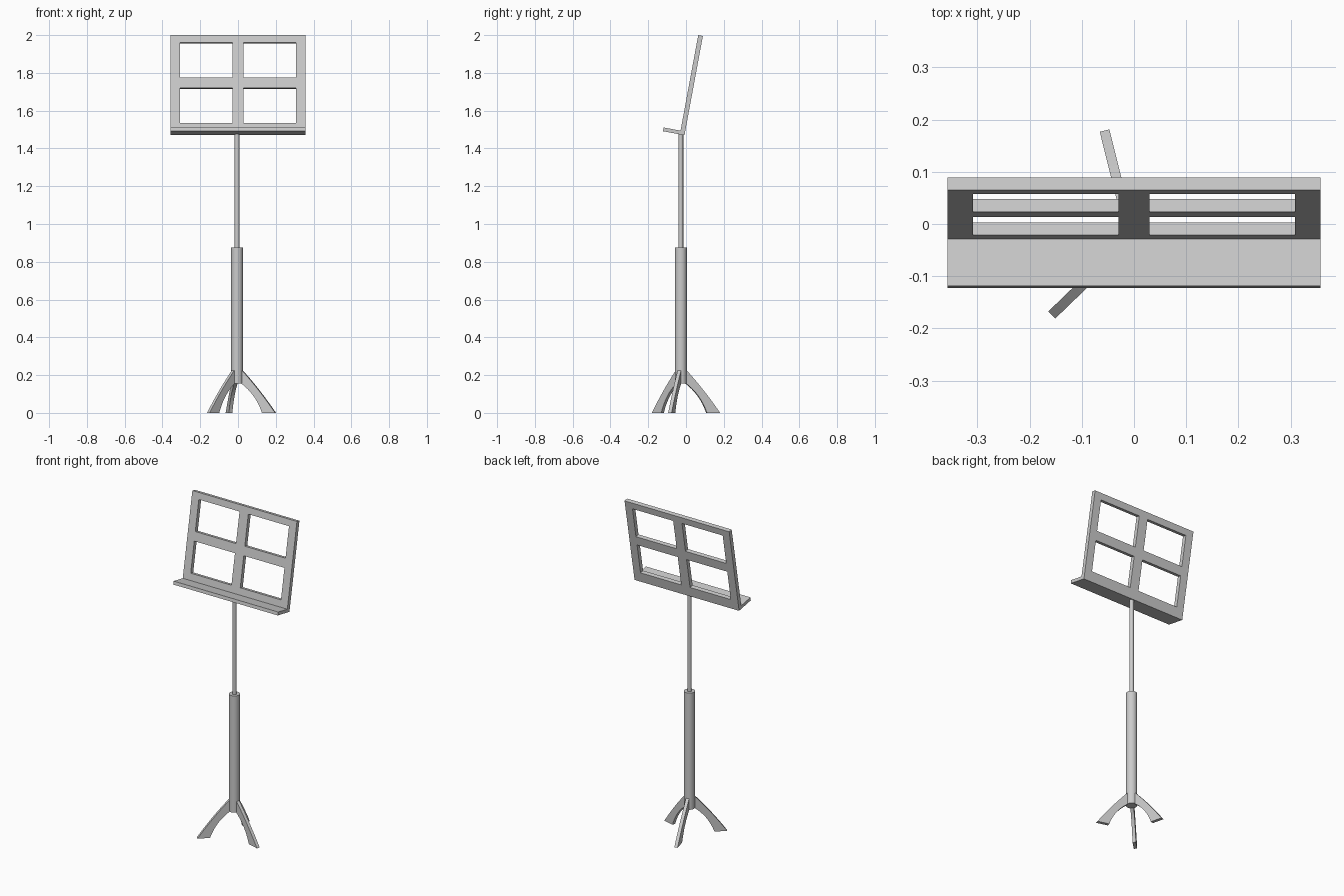
import bpy
import bmesh
from math import radians, sin, cos
from mathutils import Matrix, Vector

if "Cube" in bpy.data.objects:
    bpy.data.objects.remove(bpy.data.objects["Cube"], do_unlink=True)

# One flat grey for the whole stand
grey = bpy.data.materials.new("light_grey")
grey.use_nodes = True
colour = (0.6, 0.6, 0.6, 1)
grey.diffuse_color = colour
grey.node_tree.nodes["Principled BSDF"].inputs["Base Color"].default_value = colour

POLE = Vector((-0.005, -0.027, 0))
TILT = radians(10.5)
HINGE = Vector((0, -0.008, 1.47))   # lower back edge of the desk


def finish(name, bm, matrix=None):
    bmesh.ops.recalc_face_normals(bm, faces=bm.faces)
    if matrix:
        bm.transform(matrix)
    mesh = bpy.data.meshes.new(name)
    bm.to_mesh(mesh)
    bm.free()
    mesh.materials.append(grey)
    obj = bpy.data.objects.new(name, mesh)
    bpy.context.collection.objects.link(obj)
    return obj


def extrude(bm, offset):
    geom = bmesh.ops.extrude_face_region(bm, geom=bm.faces[:])["geom"]
    verts = [g for g in geom if isinstance(g, bmesh.types.BMVert)]
    bmesh.ops.translate(bm, verts=verts, vec=offset)


def tube(name, radius, low, high):
    bpy.ops.mesh.primitive_cylinder_add(
        vertices=32, radius=radius, depth=high - low,
        location=POLE + Vector((0, 0, (low + high) / 2)))
    obj = bpy.context.object
    obj.name = name
    obj.data.materials.append(grey)
    bpy.ops.object.shade_smooth_by_angle(angle=radians(35))


def bezier(a, b, c, steps=8):
    a, b, c = Vector(a), Vector(b), Vector(c)
    return [a.lerp(b, i / steps).lerp(b.lerp(c, i / steps), i / steps)
            for i in range(steps + 1)]


# Telescopic pole
tube("lower_pole", 0.031, 0.155, 0.875)
tube("upper_pole", 0.0125, 0.8, 1.485)

# Three arched legs, a third of a turn apart
LEG_WIDTH = 0.019
for name, angle in (("back_leg", 104), ("right_leg", 224), ("left_leg", 344)):
    bm = bmesh.new()
    top = bezier((0.02, 0.235), (0.12, 0.13), (0.212, 0))
    under = bezier((0.14, 0), (0.105, 0.1), (0.02, 0.16))
    bm.faces.new([bm.verts.new((p.x, -LEG_WIDTH / 2, p.y)) for p in top + under])
    extrude(bm, (0, LEG_WIDTH, 0))
    finish(name, bm, Matrix.Translation(POLE) @ Matrix.Rotation(radians(angle), 4, 'Z'))

# Leaning desk with four openings: a grid of faces with some cells left out
lean = Matrix.Translation(HINGE) @ Matrix.Rotation(-TILT, 4, 'X')
xs = [-0.357, -0.308, -0.03, 0.03, 0.308, 0.357]
zs = [0, 0.062, 0.25, 0.306, 0.494, 0.534]
bm = bmesh.new()
grid = [[bm.verts.new((x, 0, z)) for x in xs] for z in zs]
for j in range(5):
    for i in range(5):
        if not (i % 2 and j % 2):
            bm.faces.new((grid[j][i], grid[j][i + 1], grid[j + 1][i + 1], grid[j + 1][i]))
extrude(bm, (0, -0.025, 0))
finish("desk_panel", bm, lean)

# Ledge square to the desk, along its foot
bm = bmesh.new()
corners = ((-0.357, 0), (0.357, 0), (0.357, 0.02), (-0.357, 0.02))
bm.faces.new([bm.verts.new((x, -0.025, z)) for x, z in corners])
extrude(bm, (0, -0.091, 0))
finish("sheet_ledge", bm, lean)
